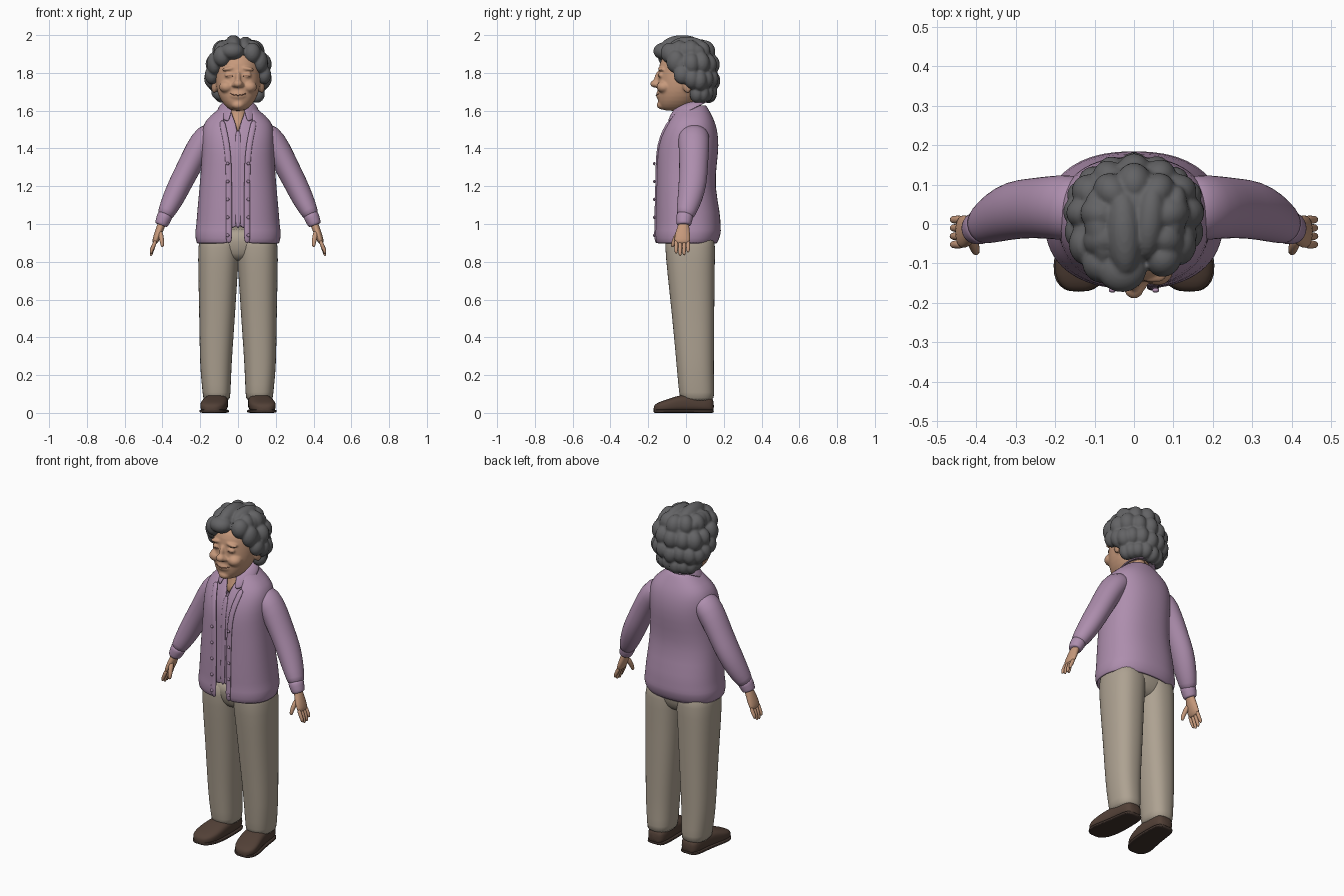
import bpy, bmesh, random
from math import sin, cos, pi, asin, radians, copysign
from mathutils import Vector, Matrix, Euler

random.seed(4)
if "Cube" in bpy.data.objects:
    bpy.data.objects.remove(bpy.data.objects["Cube"])


def material(name, rgb):
    m = bpy.data.materials.new(name)
    m.use_nodes = True
    m.diffuse_color = (*rgb, 1)
    node = next(n for n in m.node_tree.nodes if n.type == 'BSDF_PRINCIPLED')
    node.inputs["Base Color"].default_value = (*rgb, 1)
    node.inputs["Roughness"].default_value = 0.8
    return m


LILAC = material("lilac knit", (0.42, 0.27, 0.42))
BEIGE = material("beige cloth", (0.42, 0.36, 0.285))
SKIN = material("skin", (0.57, 0.32, 0.2))
CREASE = material("skin crease", (0.24, 0.11, 0.07))
GREY = material("grey hair", (0.125, 0.125, 0.13))
BROWN = material("brown leather", (0.085, 0.052, 0.038))
SOLE = material("dark sole", (0.05, 0.032, 0.025))


def oval(c, u, v, p=1.0, gap=0.0, n=32):
    """Rounded ring starting at -v; gap is the half angle left open there."""
    def power(t):
        return copysign(abs(t) ** p, t)
    count = n + 1 if gap else n
    step = (2 * pi - 2 * gap) / n
    return [Vector(c) + Vector(u) * power(sin(gap + i * step))
            - Vector(v) * power(cos(gap + i * step)) for i in range(count)]


def loft(bm, rings, closed=True):
    rows = [[bm.verts.new(p) for p in ring] for ring in rings]
    n = len(rows[0])
    for a, b in zip(rows, rows[1:]):
        for i in range(n if closed else n - 1):
            j = (i + 1) % n
            bm.faces.new((a[i], a[j], b[j], b[i]))
    if closed:
        bm.faces.new(rows[0][::-1])
        bm.faces.new(rows[-1])


def finish(bm, name, mat, thick=0, voxel=0, smooth=4, level=1):
    bmesh.ops.recalc_face_normals(bm, faces=bm.faces[:])
    mesh = bpy.data.meshes.new(name)
    bm.to_mesh(mesh)
    bm.free()
    for f in mesh.polygons:
        f.use_smooth = True
    mesh.materials.append(mat)
    ob = bpy.data.objects.new(name, mesh)
    bpy.context.collection.objects.link(ob)
    if thick:
        mod = ob.modifiers.new("thickness", 'SOLIDIFY')
        mod.thickness, mod.offset = thick, 0
    if level:
        ob.modifiers.new("rounding", 'SUBSURF').levels = level
        ob.modifiers["rounding"].render_levels = level
    if voxel:
        mod = ob.modifiers.new("fuse", 'REMESH')
        mod.mode, mod.voxel_size, mod.use_smooth_shade = 'VOXEL', voxel, True
        mod = ob.modifiers.new("soften", 'SMOOTH')
        mod.factor, mod.iterations = 0.5, smooth
    return ob


def solid(name, rings, mat, closed=True, **options):
    bm = bmesh.new()
    loft(bm, rings, closed)
    return finish(bm, name, mat, **options)


def sweep(name, path, mat, side=1, n=16):
    """Tube through (x, y, z, radius across, radius in depth)."""
    pts = [Vector((side * q[0], q[1], q[2])) for q in path]
    rings = []
    for i, q in enumerate(path):
        t = (pts[min(i + 1, len(pts) - 1)] - pts[max(i - 1, 0)]).normalized()
        u = t.cross(Vector((0, 1, 0))).normalized()
        rings.append(oval(pts[i], u * q[3], t.cross(u) * q[4], n=n))
    return solid(name, rings, mat)


def level_ring(z, x0, x1, front, back, p=0.85, gap=0.0):
    c = ((x0 + x1) / 2, (front + back) / 2, z)
    return oval(c, ((x1 - x0) / 2, 0, 0), (0, (back - front) / 2, 0), p, gap)


def blob(bm, loc, size, turn=(0, 0, 0)):
    m = Matrix.LocRotScale(Vector(loc), Euler(turn), Vector(size))
    bmesh.ops.create_uvsphere(bm, u_segments=20, v_segments=12, radius=1, matrix=m)


# Cardigan, open down the front: z, half width, front, back, half opening
CARDIGAN = [(.895, .215, -.155, .16, .04), (.955, .224, -.162, .182, .04),
            (.975, .217, -.157, .177, .04), (1.05, .212, -.159, .178, .04),
            (1.2, .198, -.154, .145, .04), (1.32, .188, -.153, .158, .042),
            (1.42, .188, -.148, .169, .05), (1.5, .187, -.119, .16, .068),
            (1.55, .166, -.09, .143, .078), (1.59, .115, -.065, .122, .072),
            (1.63, .07, -.042, .1, .052)]


def shell(rows):
    return [level_ring(z, -w, w, f, b, 0.85, max(asin((g / w) ** (1 / 0.85)), 0.001))
            for z, w, f, b, g in rows]


cardigan_rings = shell(CARDIGAN)
solid("cardigan", cardigan_rings, LILAC, closed=False, thick=0.012)

# Blouse under the cardigan, opening at the throat
blouse = [(z, w - .016, f + .016, b - .014, max(0, min(.036, (z - 1.525) * .7)))
          for z, w, f, b, g in CARDIGAN[2:]]
solid("blouse", shell(blouse), LILAC, closed=False, thick=0.006)
sweep("blouse_placket", [(0, f - .002, z, .014, .004) for z, w, f, b, g in blouse[:6]], LILAC)
collar = [oval((0, .025, 1.645), (.062, 0, 0), (0, .062, .012), gap=0.4),
          oval((0, .015, 1.63), (.088, 0, 0), (0, .09, .03), gap=0.38),
          oval((0, .006, 1.592), (.11, 0, 0), (0, .118, .06), gap=0.45)]
solid("blouse_collar", collar, LILAC, closed=False, thick=0.008)

# Front bands and buttons follow the cardigan opening
for side, label in ((1, "left"), (-1, "right")):
    edge = [r[0] for r in cardigan_rings]
    sweep(label + "_front_band", [(abs(e.x) + .008, e.y - .002, e.z, .016, .008)
                                  for e in edge[:9]], LILAC, side)
    bm = bmesh.new()
    for i in range(5):
        blob(bm, (side * .055, -.168, .94 + i * .095), (.009, .006, .009))
    finish(bm, label + "_buttons", LILAC, level=0)

# Trousers: z, inner, outer, front, back
LEG = [(.055, .042, .185, -.03, .148), (.1, .04, .186, -.036, .15),
       (.2, .036, .198, -.046, .147), (.32, .03, .203, -.056, .148),
       (.55, .013, .206, -.078, .15), (.75, .002, .211, -.1, .152),
       (.88, -.012, .212, -.112, .155), (.98, -.012, .2, -.11, .15)]
# Shoes: y, centre, half width, height
SHOE = [(.148, .11, .03, .06), (.132, .11, .054, .085), (.06, .112, .06, .095),
        (-.02, .118, .066, .095), (-.08, .128, .071, .074), (-.13, .136, .066, .058),
        (-.16, .139, .046, .045), (-.172, .14, .02, .03)]
ARM = [(.11, .035, 1.485, .06, .075), (.165, .042, 1.465, .074, .085),
       (.215, .042, 1.39, .068, .08), (.26, .04, 1.3, .064, .076),
       (.305, .036, 1.215, .062, .075), (.345, .02, 1.13, .058, .066),
       (.38, 0, 1.06, .046, .052), (.392, -.008, 1.035, .038, .042)]
CUFF = [(.383, -.004, 1.052, .038, .042), (.387, -.006, 1.044, .043, .047),
        (.4, -.011, 1.012, .038, .042), (.407, -.012, .996, .035, .039),
        (.408, -.012, .993, .028, .03)]
PALM = [(.395, -.011, 1.02, .022, .028), (.41, -.013, .985, .021, .03),
        (.422, -.018, .95, .021, .041), (.436, -.02, .915, .018, .043),
        (.443, -.02, .893, .012, .038)]
THUMB = [(.415, -.03, .965, .015, .016), (.406, -.054, .93, .014, .015),
         (.401, -.067, .9, .012, .012), (.4, -.074, .876, .008, .008)]

for side, label in ((1, "left_"), (-1, "right_")):
    solid(label + "trouser_leg", [level_ring(z, side * a, side * b, f, k)
                                  for z, a, b, f, k in LEG], BEIGE)
    solid(label + "shoe", [oval((side * c, y, h / 2 + .004), (w, 0, 0), (0, 0, h / 2), .7)
                           for y, c, w, h in SHOE], BROWN)
    solid(label + "sole", [oval((side * c, y, .009), (w + .004, 0, 0), (0, 0, .009), .4)
                           for y, c, w, h in SHOE], SOLE)
    sweep(label + "sleeve", ARM, LILAC, side, n=24)
    sweep(label + "cuff", CUFF, LILAC, side)
    sweep(label + "palm", PALM, SKIN, side)
    sweep(label + "thumb", THUMB, SKIN, side, n=10)
    for i, drop in enumerate((.012, 0, .003, .018)):
        y = -.052 + i * .021
        sweep(label + "finger_" + str(i + 1),
              [(.434, y, .918, .011, .011), (.449, y, .878, .011, .011),
               (.459, y, .848 + drop, .01, .01), (.461, y, .83 + drop, .006, .006)],
              SKIN, side, n=10)
solid("trouser_seat", [level_ring(z, -w, w, f, b) for z, w, f, b in
                       ((.8, .08, -.06, .1), (.84, .15, -.09, .135),
                        (.9, .195, -.105, .15), (.99, .19, -.105, .15))], BEIGE)

# Neck and upper chest
solid("neck", [level_ring(z, -w, w, f, b, 1) for z, w, f, b in
               ((1.48, .08, -.085, .08), (1.54, .062, -.068, .085),
                (1.59, .052, -.045, .08), (1.7, .052, -.04, .08))], SKIN)

# Head with nose, cheeks, chin and ears fused into one skin
bm = bmesh.new()
loft(bm, [level_ring(z, -w, w, f, b, 0.95) for z, w, f, b in
          ((1.598, .03, -.115, -.01), (1.615, .058, -.14, .02), (1.65, .09, -.15, .06),
           (1.7, .112, -.152, .09), (1.75, .12, -.15, .11), (1.8, .12, -.146, .12),
           (1.85, .115, -.142, .12), (1.89, .1, -.12, .1), (1.92, .06, -.08, .07))])
blob(bm, (0, -.163, 1.742), (.026, .027, .021))
blob(bm, (0, -.148, 1.775), (.015, .02, .038), (-.25, 0, 0))
blob(bm, (0, -.118, 1.682), (.055, .042, .034))
blob(bm, (0, -.124, 1.63), (.036, .032, .024))
for side in (1, -1):
    blob(bm, (side * .019, -.154, 1.737), (.015, .015, .013))
    blob(bm, (side * .06, -.115, 1.726), (.041, .042, .033))
    blob(bm, (side * .045, -.132, 1.788), (.028, .017, .015))
    blob(bm, (side * .048, -.13, 1.822), (.038, .02, .011), (0, side * .15, 0))
    blob(bm, (side * .125, .005, 1.735), (.016, .026, .042), (.15, 0, side * -.35))
finish(bm, "head", SKIN, voxel=0.006)

# Closed smiling eyes and mouth
for side, label in ((1, "left"), (-1, "right")):
    sweep(label + "_eye_line", [(.024, -.143, 1.782, .002, .003), (.045, -.148, 1.788, .003, .003),
                                (.067, -.138, 1.78, .002, .003)], CREASE, side, n=8)
sweep("mouth_line", [(x, -.16 + abs(x) ** 2 * 10, 1.68 + abs(x) ** 2 * 6, .003, .004)
                     for x in (-.045, -.025, 0, .025, .045)], CREASE, n=8)

# Curly hair: rings of curls (z, depth centre, width, depth, curl, first angle, count)
bm = bmesh.new()
blob(bm, (0, .035, 1.83), (.145, .12, .145))
for z, cy, w, d, size, start, count in ((1.695, .05, .1, .07, .045, 95, 8),
                                        (1.765, .04, .128, .09, .05, 85, 9),
                                        (1.845, .025, .122, .1, .054, 62, 9),
                                        (1.915, .01, .085, .09, .055, 60, 7)):
    for i in range(count):
        a = radians(start + (360 - 2 * start) * i / (count - 1))
        r = size * random.uniform(.92, 1.06)
        blob(bm, (w * sin(a), cy - d * cos(a), z + random.uniform(-.008, .008)),
             (r * .85, r, r * 1.1), (0, 0, a))
# Long locks over the crown and the swept fringe
for x, y, z, size, turn in ((-.085, -.01, 1.92, (.04, .1, .05), .15),
                            (-.025, -.02, 1.938, (.048, .115, .062), .05),
                            (.04, .01, 1.936, (.042, .1, .056), -.1),
                            (.095, .01, 1.91, (.038, .09, .052), -.2),
                            (-.03, -.115, 1.915, (.062, .058, .046), .1),
                            (-.085, -.1, 1.888, (.046, .05, .055), .4),
                            (-.125, -.055, 1.85, (.04, .05, .06), .2),
                            (.075, -.085, 1.905, (.046, .05, .055), -.3),
                            (.118, -.055, 1.86, (.04, .05, .06), -.2),
                            (.138, -.02, 1.79, (.038, .045, .05), 0),
                            (-.138, -.02, 1.79, (.038, .045, .05), 0)):
    blob(bm, (x, y, z), size, (0, 0, turn))
finish(bm, "curly_hair", GREY, voxel=0.006, smooth=2, level=0)
